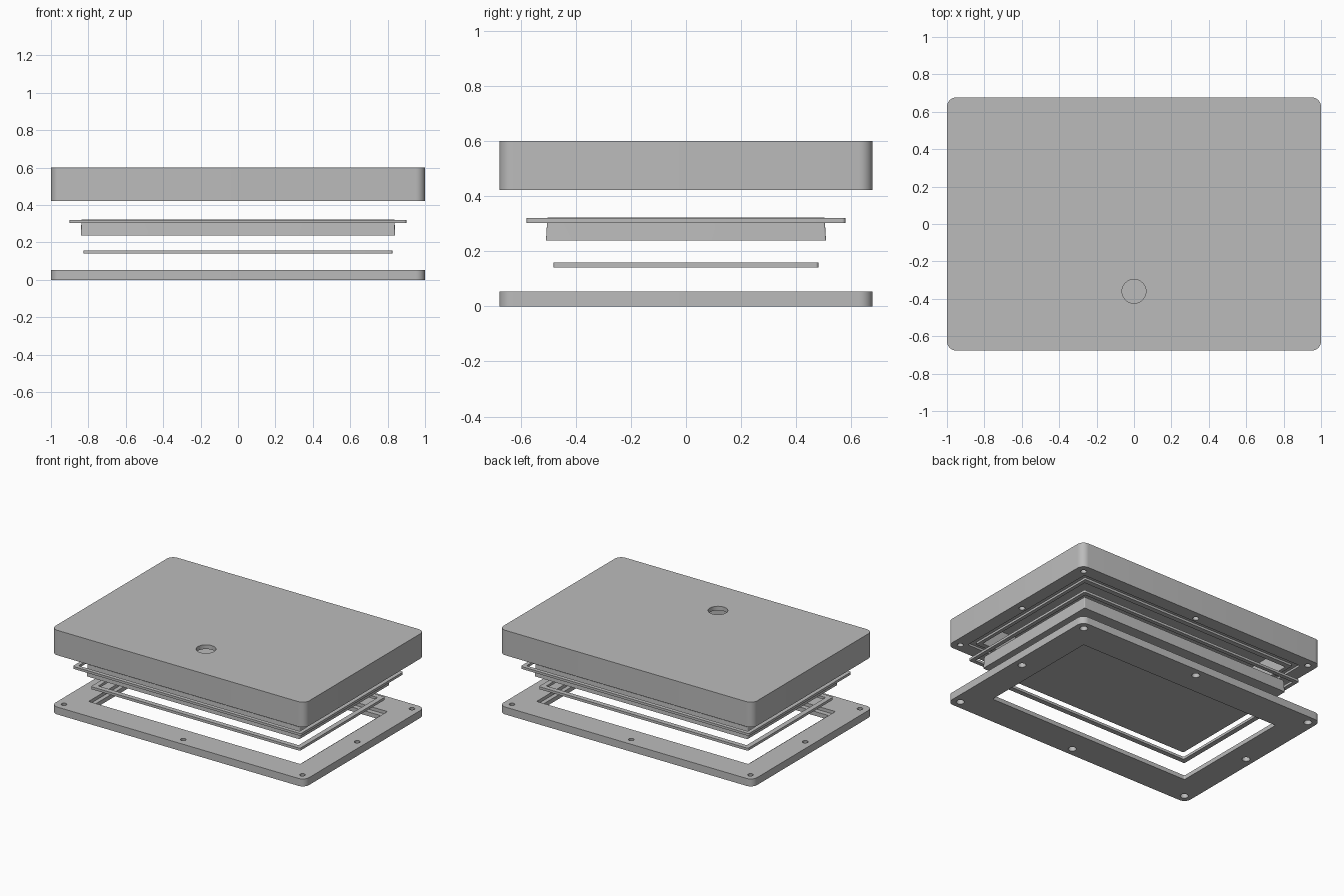
import bpy, bmesh, math

if "Cube" in bpy.data.objects:
    bpy.data.objects.remove(bpy.data.objects["Cube"])

# Single flat colour
grey = bpy.data.materials.new("mid grey")
grey.use_nodes = True
colour = (0.5, 0.5, 0.5, 1)
grey.diffuse_color = colour
grey.node_tree.nodes["Principled BSDF"].inputs["Base Color"].default_value = colour

HALF_X, HALF_Y, CORNER = 1.0, 0.677, 0.05


def rounded_loop(bm, hx, hy, radius, z, steps=8):
    verts = []
    for quarter, (sx, sy) in enumerate([(1, 1), (-1, 1), (-1, -1), (1, -1)]):
        for i in range(steps + 1):
            a = (quarter + i / steps) * math.pi / 2
            verts.append(bm.verts.new((sx * (hx - radius) + radius * math.cos(a),
                                       sy * (hy - radius) + radius * math.sin(a), z)))
    return verts


def add_part(name, sections, ring=False):
    """Skin rounded rectangles (half x, half y, radius, z); cap the ends or close into a ring."""
    bm = bmesh.new()
    loops = [rounded_loop(bm, *s) for s in sections]
    pairs = list(zip(loops, loops[1:]))
    if ring:
        pairs.append((loops[-1], loops[0]))
    else:
        bm.faces.new(loops[0])
        bm.faces.new(loops[-1])
    for a, b in pairs:
        for i in range(len(a)):
            j = (i + 1) % len(a)
            bm.faces.new((a[i], a[j], b[j], b[i]))
    bmesh.ops.recalc_face_normals(bm, faces=bm.faces)
    return finish(name, bm)


def finish(name, bm):
    mesh = bpy.data.meshes.new(name)
    bm.to_mesh(mesh)
    bm.free()
    obj = bpy.data.objects.new(name, mesh)
    bpy.context.collection.objects.link(obj)
    mesh.materials.append(grey)
    return obj


def drill(obj, holes):
    """Cut round holes (x, y, bottom z, top z, bottom radius, top radius)."""
    bm = bmesh.new()
    for x, y, z0, z1, r0, r1 in holes:
        made = bmesh.ops.create_cone(bm, cap_ends=True, segments=32,
                                     radius1=r0, radius2=r1, depth=z1 - z0)
        bmesh.ops.translate(bm, verts=made["verts"], vec=(x, y, (z0 + z1) / 2))
    cutter = finish(obj.name + "_hole_cutter", bm)
    cutter.hide_render = True
    cutter.hide_set(True)
    mod = obj.modifiers.new("holes", 'BOOLEAN')
    mod.operation, mod.solver, mod.object = 'DIFFERENCE', 'EXACT', cutter
    bpy.context.view_layer.objects.active = obj
    bpy.ops.object.modifier_apply(modifier=mod.name)
    bpy.data.objects.remove(cutter)


def frame(name, outer, inner, z0, z1, r_out, r_in):
    return add_part(name, [(*outer, r_out, z0), (*outer, r_out, z1),
                           (*inner, r_in, z1), (*inner, r_in, z0)], ring=True)


# Eight screw positions around the rim
screws = [(x * 0.94, y * 0.617) for x in (-1, 0, 1) for y in (-1, 0, 1) if x or y]

# Base plate with a window and a seat for the lower gasket
base = add_part("base_plate", [
    (HALF_X, HALF_Y, CORNER, 0), (HALF_X, HALF_Y, CORNER, 0.053),
    (0.835, 0.49, 0.01, 0.053), (0.835, 0.49, 0.01, 0.03),
    (0.805, 0.455, 0.01, 0.03), (0.805, 0.455, 0.01, 0)], ring=True)
drill(base, [(x, y, -0.01, 0.07, 0.028, 0.016) for x, y in screws])

# Lower gasket
frame("lower_gasket", (0.825, 0.48), (0.79, 0.445), 0.14, 0.158, 0.01, 0.006)

# Inner panel and the seal around it
add_part("inner_panel", [(0.84, 0.508, 0.006, 0.238), (0.837, 0.503, 0.006, 0.322)])
frame("upper_seal", (0.9, 0.578), (0.872, 0.55), 0.303, 0.32, 0.012, 0.006)

# Cover: hollow box with a seal groove in its rim
cover = add_part("cover", [
    (HALF_X, HALF_Y, CORNER, 0.6), (HALF_X, HALF_Y, CORNER, 0.422),
    (0.905, 0.583, 0.014, 0.422), (0.905, 0.583, 0.014, 0.437),
    (0.868, 0.546, 0.006, 0.437), (0.868, 0.546, 0.006, 0.422),
    (0.842, 0.51, 0.006, 0.422), (0.842, 0.51, 0.006, 0.57)])
drill(cover, [(x, y, 0.4, 0.52, 0.02, 0.02) for x, y in screws]
      + [(0, -0.36, 0.54, 0.63, 0.064, 0.064)])

# Smooth round corners and holes, keep edges sharp
bpy.ops.object.select_all(action='DESELECT')
for obj in bpy.context.collection.objects:
    if obj.type == 'MESH' and grey.name in obj.data.materials:
        obj.select_set(True)
        bpy.context.view_layer.objects.active = obj
bpy.ops.object.shade_smooth_by_angle(angle=math.radians(30))
